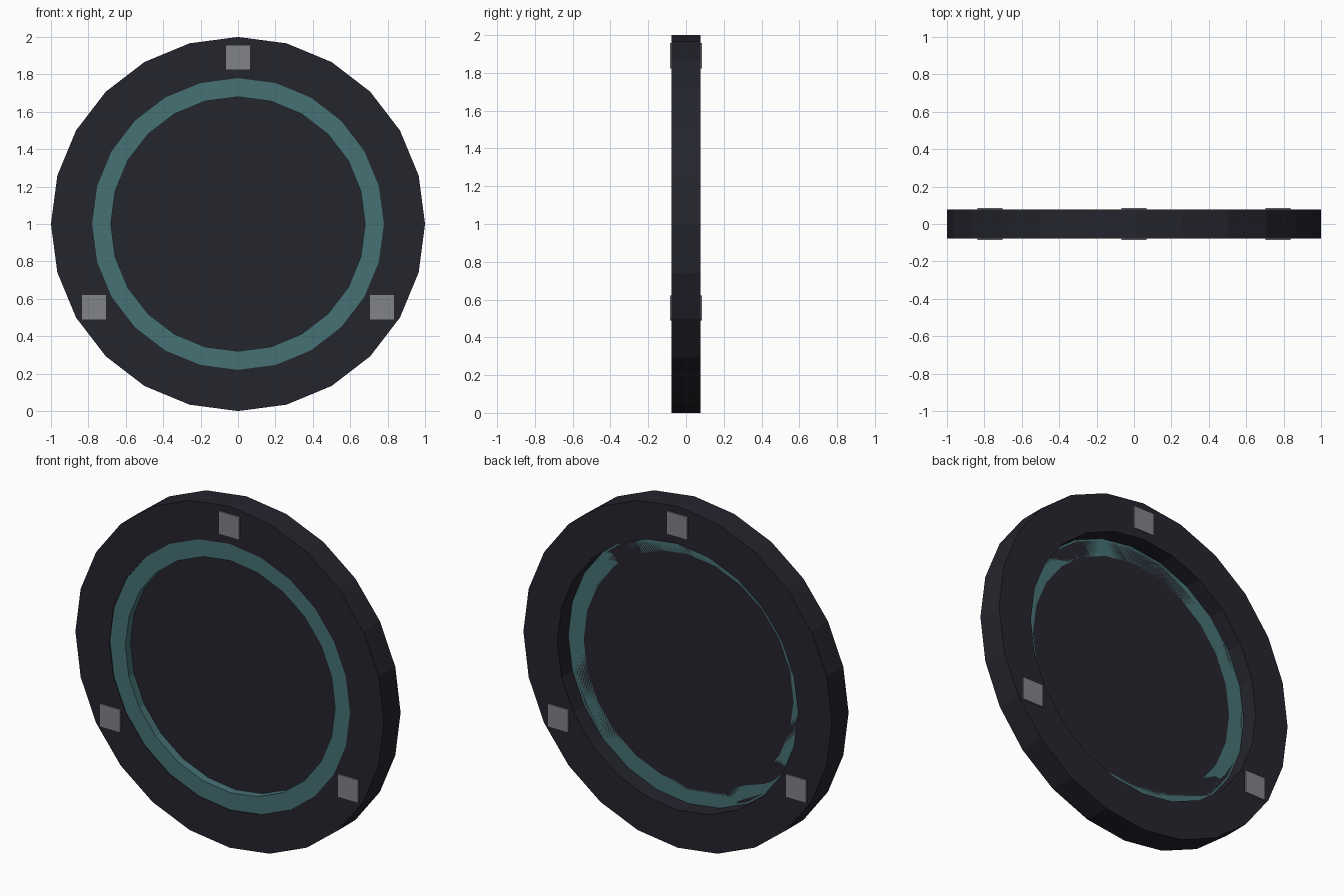
import bpy, bmesh, math

if "Cube" in bpy.data.objects:
    bpy.data.objects.remove(bpy.data.objects["Cube"])

SIDES = 24
CZ = 1.0


def material(name, rgb):
    m = bpy.data.materials.new(name)
    m.diffuse_color = (*rgb, 1)
    m.use_nodes = True
    m.node_tree.nodes["Principled BSDF"].inputs["Base Color"].default_value = m.diffuse_color
    return m


dark = material("dark slate", (0.018, 0.018, 0.027))
teal = material("dull teal", (0.062, 0.165, 0.178))
grey = material("mid grey", (0.225, 0.228, 0.248))


def finish(bm, name, mat):
    me = bpy.data.meshes.new(name)
    bm.to_mesh(me)
    bm.free()
    me.materials.append(mat)
    ob = bpy.data.objects.new(name, me)
    bpy.context.collection.objects.link(ob)
    return ob


def circle_verts(bm, r, y):
    step = 2 * math.pi / SIDES
    return [bm.verts.new((r * math.cos(i * step), y, CZ + r * math.sin(i * step)))
            for i in range(SIDES)]


def ring(name, r_out, r_in, y0, y1, mat):
    """Flat-sided ring with a rectangular cross-section."""
    bm = bmesh.new()
    loops = [circle_verts(bm, r, y) for r, y in
             ((r_out, y0), (r_out, y1), (r_in, y1), (r_in, y0))]
    for a, b in zip(loops, loops[1:] + loops[:1]):
        for i in range(SIDES):
            j = (i + 1) % SIDES
            bm.faces.new((a[i], a[j], b[j], b[i]))
    bmesh.ops.recalc_face_normals(bm, faces=bm.faces)
    return finish(bm, name, mat)


# Outer frame and the inset teal band
ring("outer_frame", 1.0, 0.78, -0.077, 0.077, dark)
ring("inner_band", 0.78, 0.68, -0.072, -0.024, teal)

# Thin centre panel, lying on the back plane of the band
bm = bmesh.new()
bm.faces.new(circle_verts(bm, 0.77, -0.024))
finish(bm, "centre_panel", dark)

# Three square blocks passing through the frame
for k in range(3):
    a = math.radians(90 + 120 * k)
    bm = bmesh.new()
    bmesh.ops.create_cube(bm, size=1)
    bmesh.ops.scale(bm, vec=(0.134, 0.171, 0.134), verts=bm.verts)
    bmesh.ops.translate(bm, vec=(0.89 * math.cos(a), 0, CZ + 0.89 * math.sin(a)),
                        verts=bm.verts)
    finish(bm, f"frame_block_{k + 1}", grey)
